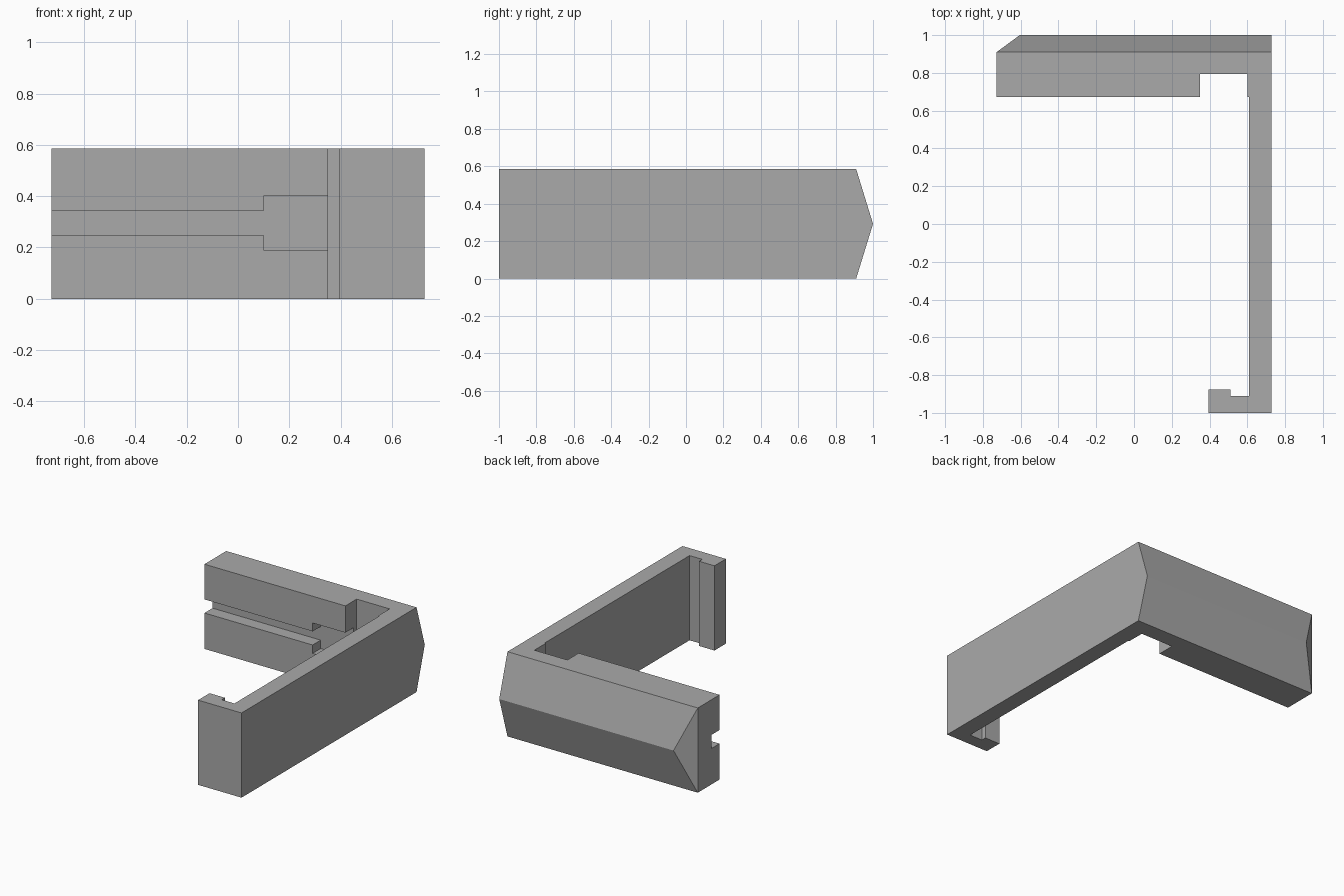
import bpy, bmesh

if "Cube" in bpy.data.objects:
    bpy.data.objects.remove(bpy.data.objects["Cube"])

H = 0.585                      # overall height

grey = bpy.data.materials.new("plain grey")
grey.diffuse_color = (0.40, 0.40, 0.40, 1)
grey.use_nodes = True
grey.node_tree.nodes["Principled BSDF"].inputs["Base Color"].default_value = grey.diffuse_color


def make_object(name, bm):
    bmesh.ops.recalc_face_normals(bm, faces=bm.faces)
    mesh = bpy.data.meshes.new(name)
    bm.to_mesh(mesh)
    bm.free()
    obj = bpy.data.objects.new(name, mesh)
    bpy.context.collection.objects.link(obj)
    mesh.materials.append(grey)
    return obj


def extrude(points, offset):
    """Closed prism from a flat outline; returns the bmesh and its bottom outline verts."""
    bm = bmesh.new()
    base = [bm.verts.new(p) for p in points]
    face = bm.faces.new(base)
    new = bmesh.ops.extrude_face_region(bm, geom=[face], use_keep_orig=True)["geom"]
    bmesh.ops.translate(bm, vec=offset, verts=[v for v in new if isinstance(v, bmesh.types.BMVert)])
    return bm


# Bracket: back bar, long side wall and hooked front end in one plan outline
plan = [(-0.727, 0.91), (-0.727, 0.672), (0.35, 0.672), (0.35, 0.795),
        (0.602, 0.795), (0.602, 0.672), (0.61, 0.672), (0.61, -0.91),
        (0.512, -0.91), (0.512, -0.875), (0.395, -0.875), (0.395, -1.0),
        (0.727, -1.0), (0.727, 0.91)]
bm = extrude([(x, y, 0) for x, y in plan], (0, 0, H))

# Pointed back: replace the flat back face with a ridge, hipped at the left end
back = next(f for f in bm.faces if all(abs(v.co.y - 0.91) < 1e-4 for v in f.verts))
lb, lt, rb, rt = sorted(back.verts, key=lambda v: (v.co.x, v.co.z))
bmesh.ops.delete(bm, geom=[back], context='FACES_ONLY')
ridge_l = bm.verts.new((-0.605, 1.0, H / 2))
ridge_r = bm.verts.new((0.727, 1.0, H / 2))
for loop in ((lb, lt, ridge_l), (lb, ridge_l, ridge_r, rb),
             (lt, rt, ridge_r, ridge_l), (rb, ridge_r, rt)):
    bm.faces.new(loop)
# Merge the flat ridge end into the side wall
seam = bm.edges.get((rb, rt))
bmesh.ops.dissolve_edges(bm, edges=[seam], use_verts=False)
bracket = make_object("bracket", bm)

# Stepped slot along the inner face of the back bar
slot = [(-0.9, 0.248), (0.10, 0.248), (0.10, 0.19), (0.45, 0.19),
        (0.45, 0.40), (0.10, 0.40), (0.10, 0.342), (-0.9, 0.342)]
cutter = make_object("slot_cutter", extrude([(x, 0.6, z) for x, z in slot], (0, 0.16, 0)))
cutter.hide_render = True
cutter.display_type = 'WIRE'

cut = bracket.modifiers.new("slot", 'BOOLEAN')
cut.operation = 'DIFFERENCE'
cut.solver = 'EXACT'
cut.object = cutter
